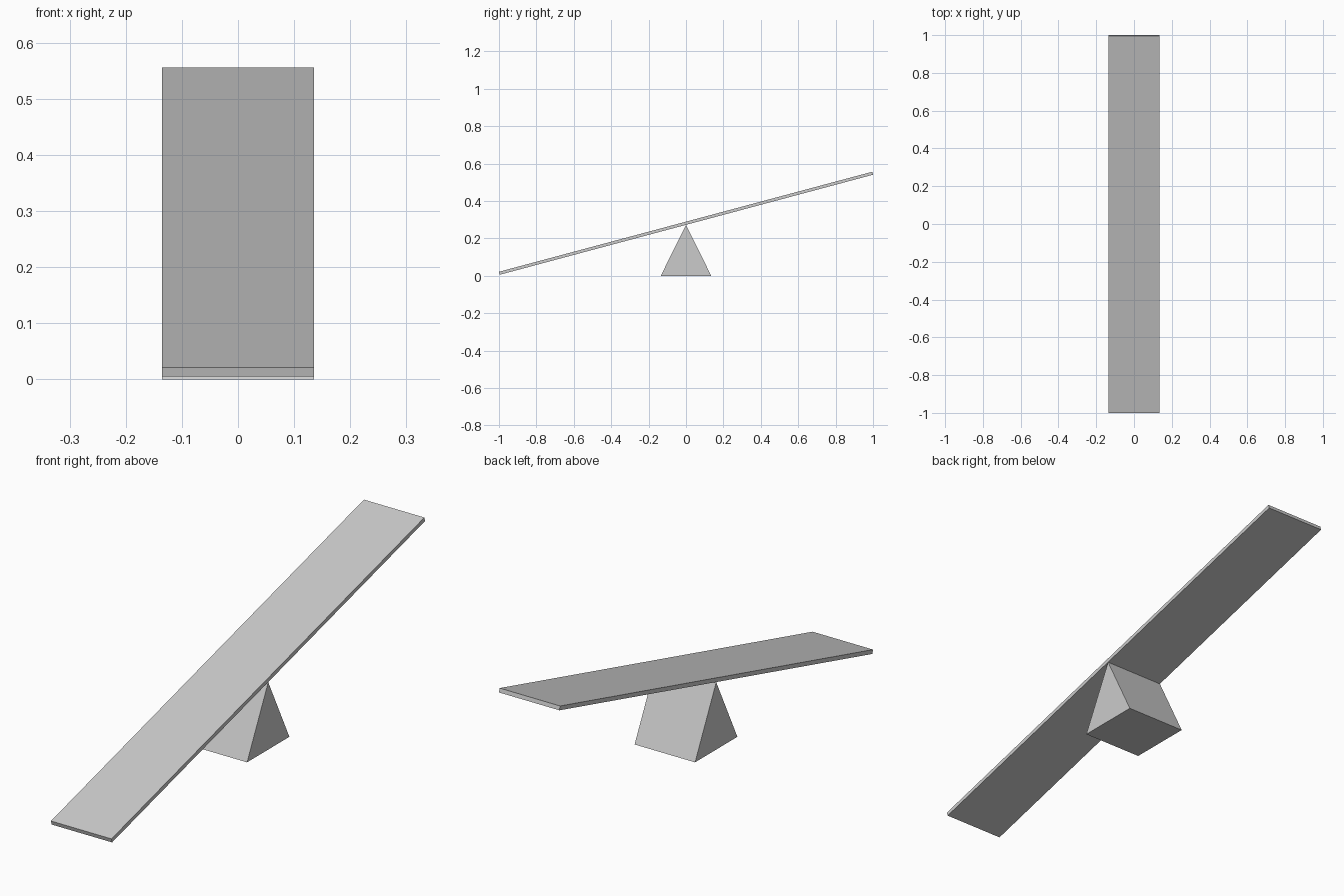
import bpy, bmesh, math

cube = bpy.data.objects.get("Cube")
if cube:
    bpy.data.objects.remove(cube, do_unlink=True)

WIDTH = 0.27
TILT = math.radians(15)
THICK = 0.0165
LENGTH = (2 - THICK * math.sin(TILT)) / math.cos(TILT)

# One plain grey for everything
grey = bpy.data.materials.new("light grey")
grey.use_nodes = True
colour = (0.6, 0.6, 0.6, 1)
grey.diffuse_color = colour
grey.node_tree.nodes["Principled BSDF"].inputs["Base Color"].default_value = colour


def extrude_profile(name, profile):
    """Extrude a (y, z) outline across the width of the model."""
    bm = bmesh.new()
    face = bm.faces.new([bm.verts.new((-WIDTH / 2, y, z)) for y, z in profile])
    result = bmesh.ops.extrude_face_region(bm, geom=[face])
    moved = [v for v in result["geom"] if isinstance(v, bmesh.types.BMVert)]
    bmesh.ops.translate(bm, verts=moved, vec=(WIDTH, 0, 0))
    bmesh.ops.recalc_face_normals(bm, faces=bm.faces)
    mesh = bpy.data.meshes.new(name)
    bm.to_mesh(mesh)
    bm.free()
    mesh.materials.append(grey)
    obj = bpy.data.objects.new(name, mesh)
    bpy.context.collection.objects.link(obj)
    return obj


# Triangular pivot block
extrude_profile("pivot", [(-0.135, 0), (0.135, 0), (0, 0.272)])

# Tilted plank balanced on the pivot, rising towards the back
l, t = LENGTH / 2, THICK / 2
plank = extrude_profile("plank", [(-l, -t), (l, -t), (l, t), (-l, t)])
plank.location.z = 0.281
plank.rotation_euler.x = TILT
